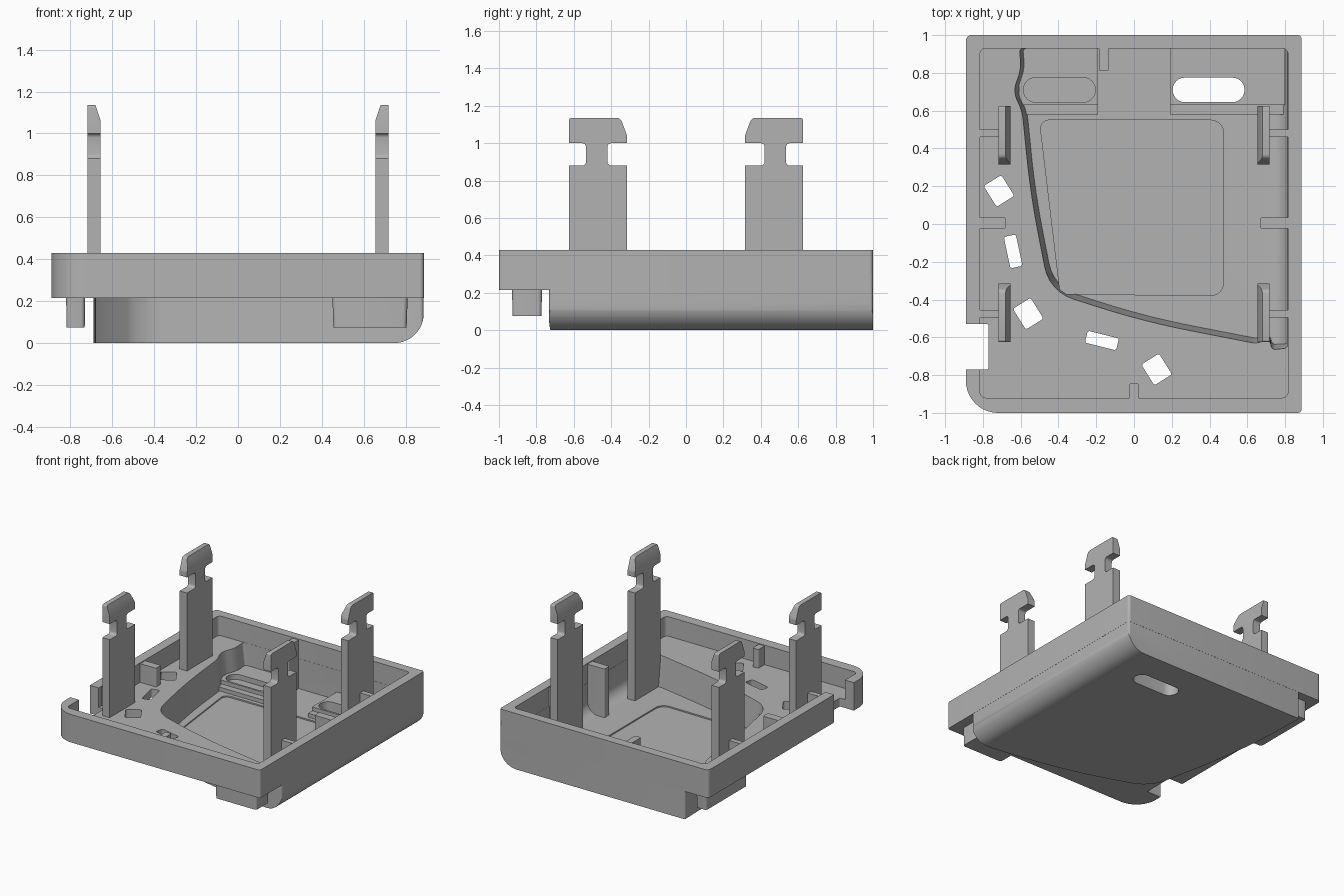
import bpy, math
from mathutils import Vector, Matrix

cube = bpy.data.objects.get("Cube")
if cube:
    bpy.data.objects.remove(cube, do_unlink=True)

grey = bpy.data.materials.new("plain grey")
grey.use_nodes = True
COLOUR = (0.45, 0.45, 0.45, 1)
grey.diffuse_color = COLOUR
grey.node_tree.nodes["Principled BSDF"].inputs["Base Color"].default_value = COLOUR


def rounded(points, radii, steps=6):
    """Polygon with rounded corners; radii is one number or one per corner."""
    pts = [Vector(p) for p in points]
    if not isinstance(radii, (list, tuple)):
        radii = [radii] * len(pts)
    out = []
    for i, p in enumerate(pts):
        a, b = pts[i - 1] - p, pts[(i + 1) % len(pts)] - p
        r = min(radii[i], a.length * 0.49, b.length * 0.49)
        if r <= 0:
            out.append(p)
            continue
        half = a.angle(b) / 2
        centre = p + (a.normalized() + b.normalized()).normalized() * r / math.cos(half)
        start, end = p + a.normalized() * r - centre, p + b.normalized() * r - centre
        turn = start.angle_signed(end)
        for k in range(steps + 1):
            out.append(centre + Matrix.Rotation(-turn * k / steps, 2) @ start)
    return out


def rect(x0, x1, y0, y1, r=0.0):
    return rounded([(x0, y0), (x1, y0), (x1, y1), (x0, y1)], r)


def prism(name, outline, lo, hi, axis="z", shrink=1.0, pivot=(0, 0)):
    """Extrude an outline along an axis; shrink tapers the low end about pivot."""
    place = {"z": lambda u, v, w: (u, v, w),
             "y": lambda u, v, w: (u, w, v),
             "x": lambda u, v, w: (w, u, v)}[axis]
    n = len(outline)
    c = Vector(pivot)
    low = [c + (Vector(p) - c) * shrink for p in outline]
    verts = [place(p[0], p[1], lo) for p in low] + [place(p[0], p[1], hi) for p in outline]
    faces = [tuple(range(n))[::-1], tuple(range(n, 2 * n))]
    faces += [(i, (i + 1) % n, (i + 1) % n + n, i + n) for i in range(n)]
    mesh = bpy.data.meshes.new(name)
    mesh.from_pydata(verts, [], faces)
    area = sum(outline[i - 1][0] * outline[i][1] - outline[i][0] * outline[i - 1][1] for i in range(n))
    if (area < 0) != (axis == "y"):
        mesh.flip_normals()
    mesh.materials.append(grey)
    obj = bpy.data.objects.new(name, mesh)
    bpy.context.collection.objects.link(obj)
    return obj


def combine(obj, other, operation):
    """Apply a boolean and discard the second solid."""
    mod = obj.modifiers.new("cut", "BOOLEAN")
    mod.operation, mod.solver, mod.object = operation, "EXACT", other
    bpy.context.view_layer.update()
    mesh = bpy.data.meshes.new_from_object(obj.evaluated_get(bpy.context.evaluated_depsgraph_get()))
    obj.modifiers.clear()
    obj.data = mesh
    bpy.data.objects.remove(other, do_unlink=True)


RIM, SHELF, FLOOR = 0.43, 0.28, 0.05

# Shallow upper tray with one large rounded corner
corners = [(-0.89, -1), (0.887, -1), (0.887, 1), (-0.89, 1)]
tray = prism("tray_shell", rounded(corners, [0.17, 0.02, 0.02, 0.03], 10), 0.215, RIM)

# Deep tub below it, bounded by a sweeping curve, with a big round along one side
tub_edge = rounded([(0.886, 0.999), (-0.69, 0.999), (-0.68, 0.6), (-0.62, 0.15), (-0.5, -0.42),
                    (0.05, -0.61), (0.6, -0.71), (0.886, -0.735)],
                   [0.015, 0.01, 0.2, 0.25, 0.14, 0.3, 0.2, 0.02])
tub = prism("tub", tub_edge, 0, 0.3)
side = rounded([(-1, 0), (0.886, 0), (0.886, 0.4), (-1, 0.4)], [0, 0.14, 0, 0], 12)
combine(tub, prism("side_round", side, -2, 2, "y"), "INTERSECT")
combine(tray, tub, "UNION")

# Cavities of the tray and the tub
combine(tray, prism("tray_cavity", rect(-0.815, 0.815, -0.92, 0.93, 0.03), SHELF, 0.6), "DIFFERENCE")
inner_edge = rounded([(0.814, 0.929), (-0.61, 0.929), (-0.6, 0.82), (-0.645, 0.7), (-0.595, 0.6),
                      (-0.55, 0.15), (-0.45, -0.36), (0.05, -0.52), (0.64, -0.635), (0.72, -0.62),
                      (0.73, -0.67), (0.814, -0.66)],
                     [0.02, 0.02, 0.05, 0.08, 0.05, 0.25, 0.13, 0.3, 0.02, 0.02, 0.02, 0.02])
cavity = prism("tub_cavity", inner_edge, FLOOR, 0.31, shrink=0.98, pivot=(0.8, 0.9))
side = rounded([(-1, 0.0501), (0.8139, 0.0501), (0.8139, 0.5), (-1, 0.5)], [0, 0.09, 0, 0], 10)
combine(cavity, prism("inner_round", side, -2, 2, "y"), "INTERSECT")
combine(tray, cavity, "DIFFERENCE")

# Stepped platforms along the back of the tub
for x0, x1 in ((-0.64, -0.19), (0.19, 0.83)):
    for y0, top in ((0.58, 0.08), (0.63, 0.11)):
        if x0 < 0:
            x0 = -0.61
        else:
            x1 = 0.8
        combine(tray, prism("platform", rect(x0, x1, y0, 0.95), 0.03, top), "UNION")

# Oval slots: one blind, one right through
combine(tray, prism("blind_slot", rect(-0.585, -0.205, 0.645, 0.775, 0.065), 0.07, 0.2), "DIFFERENCE")
combine(tray, prism("open_slot", rect(0.205, 0.585, 0.645, 0.775, 0.065), -0.1, 0.2), "DIFFERENCE")

# Shallow panel recess in the tub floor
panel = rounded([(-0.5, 0.55), (-0.39, -0.37), (0.475, -0.38), (0.475, 0.55)], [0.05, 0, 0.07, 0.07])
combine(tray, prism("panel_recess", panel, 0.04, 0.2), "DIFFERENCE")

# Tilted openings through the shelf
for x, y, w, d, turn in ((-0.715, 0.175, 0.11, 0.13, 32), (-0.64, -0.145, 0.065, 0.17, 12),
                         (-0.56, -0.475, 0.11, 0.13, 32), (-0.17, -0.617, 0.17, 0.065, -14),
                         (0.12, -0.77, 0.11, 0.13, 32)):
    spin = Matrix.Rotation(math.radians(turn), 2)
    shape = [spin @ p + Vector((x, y)) for p in rect(-w / 2, w / 2, -d / 2, d / 2, 0.012)]
    combine(tray, prism("opening", shape, 0.1, 0.4), "DIFFERENCE")

# Notch through the side wall
combine(tray, prism("side_notch", rect(-1, -0.77, -0.77, -0.53, 0.01), 0.1, 0.6), "DIFFERENCE")

parts = [tray]

# Stiffening ribs on the inside of the walls
for name, x0, x1, y0, y1, base in (
        ("right_rib", -0.83, -0.68, -0.025, 0.035, 0.26), ("left_rib", 0.67, 0.83, -0.025, 0.035, FLOOR),
        ("front_rib", -0.025, 0.025, -0.94, -0.845, 0.26), ("back_rib", -0.185, -0.135, 0.81, 0.95, FLOOR)):
    parts.append(prism(name, rect(x0, x1, y0, y1, 0.008), base - 0.01, RIM - 0.006))
for y in (0.48, -0.475):
    parts.append(prism("right_leg_rib", rect(-0.83, -0.715, y - 0.02, y + 0.02), 0.25, RIM - 0.006))
    parts.append(prism("left_leg_rib", rect(0.71, 0.83, y - 0.02, y + 0.02), 0.06, RIM - 0.006))

# Four T-headed clip legs, mirrored across both axes
TOP = 1.135
for x_sign, x_name in ((-1, "right"), (1, "left")):
    base = 0.26 if x_sign < 0 else 0.04
    for y_sign, y_name in ((-1, "front"), (1, "back")):
        half = [(0.315, base), (0.315, 0.88), (0.42, 0.88), (0.42, 1.0), (0.315, 1.0), (0.315, 1.04),
                (0.35, TOP), (0.625, TOP), (0.625, 1.0), (0.535, 1.0), (0.535, 0.88), (0.625, 0.88),
                (0.625, base)]
        radii = [0, 0, 0.02, 0.02, 0, 0.01, 0.02, 0.012, 0, 0.02, 0.02, 0, 0]
        shape = rounded([(y * y_sign, z) for y, z in half], radii, 4)
        leg = prism(f"{y_name}_{x_name}_leg", shape, min(0.655 * x_sign, 0.718 * x_sign),
                    max(0.655 * x_sign, 0.718 * x_sign), "x")
        # Sloped inner face at the top of the head
        wedge = [(0.6 * x_sign, 1.2), (0.6 * x_sign, 1.06), (0.655 * x_sign, 1.06),
                 (0.68 * x_sign, TOP), (0.68 * x_sign, 1.2)]
        combine(leg, prism("wedge", wedge, -1, 1, "y"), "DIFFERENCE")
        parts.append(leg)

# Feet under the overhanging shelf
parts.append(prism("front_foot", rect(0.45, 0.81, -0.93, -0.77, 0.02), 0.075, 0.23, shrink=0.97, pivot=(0.63, -0.85)))
parts.append(prism("right_foot", rect(-0.82, -0.73, 0.42, 0.93, 0.02), 0.075, 0.23, shrink=0.97, pivot=(-0.775, 0.68)))

# Smooth rounded faces, keep crisp edges
bpy.ops.object.select_all(action="DESELECT")
for obj in parts:
    obj.select_set(True)
bpy.context.view_layer.objects.active = tray
bpy.ops.object.shade_smooth_by_angle(angle=math.radians(30))
